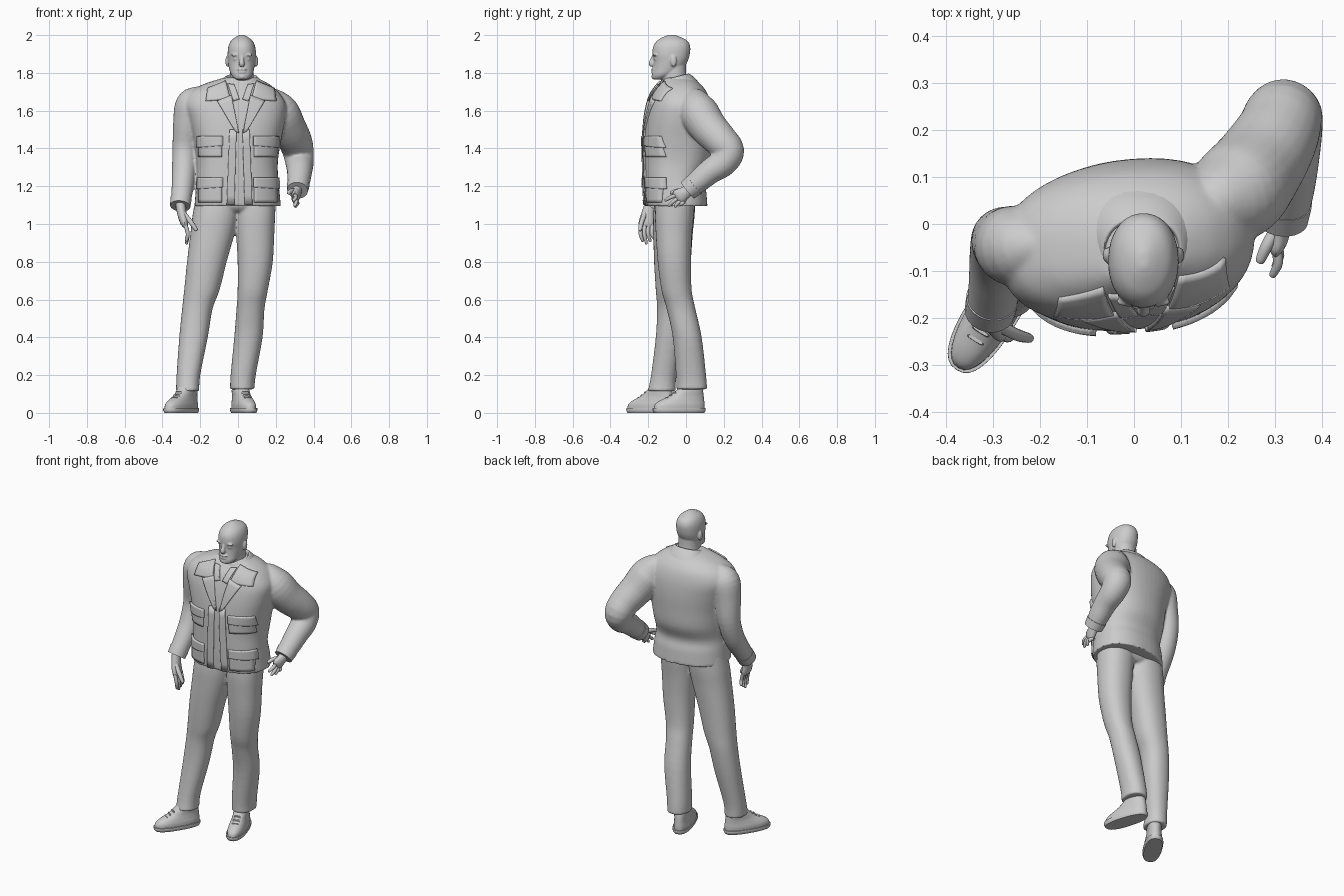
import bpy, bmesh, math
from mathutils import Vector

if "Cube" in bpy.data.objects:
    bpy.data.objects.remove(bpy.data.objects["Cube"])

grey = bpy.data.materials.new("light_grey")
grey.diffuse_color = (0.6, 0.6, 0.6, 1)
grey.use_nodes = True
grey.node_tree.nodes["Principled BSDF"].inputs["Base Color"].default_value = grey.diffuse_color


def select(objs):
    bpy.ops.object.select_all(action='DESELECT')
    for o in objs:
        o.select_set(True)
    bpy.context.view_layer.objects.active = objs[0]


def finish(name, bm, angle=40):
    bmesh.ops.recalc_face_normals(bm, faces=bm.faces)
    me = bpy.data.meshes.new(name)
    bm.to_mesh(me)
    bm.free()
    me.materials.append(grey)
    ob = bpy.data.objects.new(name, me)
    bpy.context.collection.objects.link(ob)
    select([ob])
    bpy.ops.object.shade_smooth_by_angle(angle=math.radians(angle))
    return ob


def blend(name, objs, voxel, rounds):
    """Fuse overlapping parts into one soft skin."""
    select(objs)
    bpy.ops.object.join()
    ob = objs[0]
    ob.name = name
    m = ob.modifiers.new("fuse", 'REMESH')
    m.mode, m.voxel_size, m.use_smooth_shade = 'VOXEL', voxel, True
    m = ob.modifiers.new("soften", 'SMOOTH')
    m.factor, m.iterations = 0.5, rounds


def spline(rows, steps):
    """Catmull-Rom interpolation of station rows."""
    out = []
    for i in range(len(rows) - 1):
        a, b, c, d = rows[max(i - 1, 0)], rows[i], rows[i + 1], rows[min(i + 2, len(rows) - 1)]
        for k in range(steps):
            t = k / steps
            out.append([0.5 * (2 * q + (r - p) * t + (2 * p - 5 * q + 4 * r - s) * t * t
                               + (3 * q - p - 3 * r + s) * t ** 3) for p, q, r, s in zip(a, b, c, d)])
    return out + [list(rows[-1])]


def skin(name, rings, caps=True):
    bm = bmesh.new()
    vs = [[bm.verts.new(p) for p in ring] for ring in rings]
    n = len(vs[0])
    for a, b in zip(vs, vs[1:]):
        for i in range(n):
            bm.faces.new((a[i], a[(i + 1) % n], b[(i + 1) % n], b[i]))
    if caps:
        bm.faces.new(vs[0])
        bm.faces.new(vs[-1])
    return finish(name, bm)


def loft(name, rows, power=2.0, shear=0.0, tilt=0.0, n=32, caps=True, back=None):
    """Horizontal rings: each row is z, x min, x max, y min, y max."""
    rings = []
    for z, x0, x1, y0, y1 in spline(rows, 4):
        ring = []
        for i in range(n):
            c, s = math.cos(i * math.tau / n), math.sin(i * math.tau / n)
            p = back if back and s > 0 else power
            dx = math.copysign(abs(c) ** (2 / p), c) * (x1 - x0) / 2
            dy = math.copysign(abs(s) ** (2 / p), s) * (y1 - y0) / 2
            y = (y0 + y1) / 2 + dy + shear * dx
            ring.append(((x0 + x1) / 2 + dx, y, z + tilt * (y + 0.05)))
        rings.append(ring)
    return skin(name, rings, caps)


def limb(name, rows, n=16):
    """Tube along a path: each row is x, y, z, radius across, optional radius deep."""
    st = spline([r if len(r) == 5 else (*r, r[3]) for r in rows], 4)
    rings = []
    for i, s in enumerate(st):
        t = (Vector(st[min(i + 1, len(st) - 1)][:3]) - Vector(st[max(i - 1, 0)][:3])).normalized()
        u = (Vector((1, 0, 0)) - t * t.x).normalized()
        v = t.cross(u)
        rings.append([Vector(s[:3]) + u * math.cos(k * math.tau / n) * s[3]
                      + v * math.sin(k * math.tau / n) * s[4] for k in range(n)])
    return skin(name, rings)


def front_y(rows, power, shear, x, z):
    """Front surface of a loft at a given x and z."""
    rows = spline(rows, 4)
    z = min(max(z, rows[0][0]), rows[-1][0] - 1e-5)
    for a, b in zip(rows, rows[1:]):
        if a[0] <= z <= b[0]:
            t = (z - a[0]) / (b[0] - a[0])
            _, x0, x1, y0, y1 = [p + (q - p) * t for p, q in zip(a, b)]
            dx = x - (x0 + x1) / 2
            k = min(abs(dx) / ((x1 - x0) / 2), 0.97)
            return (y0 + y1) / 2 - (y1 - y0) / 2 * (1 - k ** power) ** (1 / power) + shear * dx


def patch(name, base, corners, t, n=8):
    """Plate that follows the front of a loft inside four x, z corners."""
    bm = bmesh.new()
    a, b, c, d = [Vector(p) for p in corners]
    g = []
    for i in range(n + 1):
        for j in range(n + 1):
            p = a.lerp(b, i / n).lerp(d.lerp(c, i / n), j / n)
            g.append(bm.verts.new((p.x, front_y(*base, p.x, p.y), p.y)))
    for i in range(n):
        for j in range(n):
            k = i * (n + 1) + j
            bm.faces.new((g[k], g[k + 1], g[k + n + 2], g[k + n + 1]))
    m = finish(name, bm).modifiers.new("thickness", 'SOLIDIFY')
    m.thickness, m.offset = 2 * t, 0


def ball(name, loc, scale):
    bm = bmesh.new()
    bmesh.ops.create_uvsphere(bm, u_segments=16, v_segments=10, radius=1)
    bmesh.ops.scale(bm, vec=scale, verts=bm.verts)
    bmesh.ops.translate(bm, vec=loc, verts=bm.verts)
    return finish(name, bm, 80)


# Jacket: body and sleeves fused at the shoulders
TORSO = [(1.095, -.23, .227, -.215, .112), (1.18, -.224, .219, -.22, .105), (1.25, -.219, .212, -.222, .094),
         (1.34, -.222, .212, -.224, .128), (1.45, -.236, .23, -.224, .136), (1.55, -.262, .25, -.215, .138),
         (1.63, -.285, .255, -.2, .13), (1.69, -.262, .222, -.18, .112), (1.73, -.205, .18, -.153, .085),
         (1.755, -.14, .14, -.133, .055), (1.775, -.07, .1, -.115, .015)]
body = loft("jacket_body", TORSO, 2.6, 0.08, n=48, back=2.2)
coat = (TORSO, 2.6, 0.08)
right = limb("right_sleeve", [(-.17, -.04, 1.7, .02), (-.205, -.045, 1.685, .05), (-.245, -.048, 1.635, .084),
                              (-.264, -.042, 1.53, .08), (-.28, -.035, 1.4, .067), (-.287, -.07, 1.28, .063),
                              (-.295, -.13, 1.18, .057), (-.305, -.18, 1.105, .052)], n=24)
left = limb("left_sleeve", [(.12, .03, 1.69, .02), (.165, .045, 1.66, .07), (.215, .065, 1.595, .104),
                            (.262, .12, 1.51, .099), (.302, .185, 1.44, .09), (.318, .226, 1.385, .083),
                            (.326, .196, 1.325, .075), (.326, .13, 1.28, .067), (.322, .07, 1.23, .061),
                            (.315, .015, 1.185, .053)], n=24)
blend("jacket", [body, right, left], .0075, 4)
limb("right_cuff", [(-.301, -.158, 1.138, .056), (-.306, -.185, 1.095, .054)], n=24)
limb("left_cuff", [(.319, .045, 1.208, .06), (.315, .008, 1.178, .055)], n=24)

# Front edges, pockets, lapels and collar
for s, side in ((-1, "right"), (1, "left")):
    e = 0.035 if s > 0 else -0.02
    patch(side + "_front_edge", coat,
          [(e, 1.1), (e + s * .04, 1.1), (e + s * .025, 1.5), (e - s * .012, 1.5)], .008)
    for lvl, top, low in (("upper", 1.465, 1.355), ("lower", 1.245, 1.115)):
        patch(f"{side}_{lvl}_pocket", coat,
              [(s * .085, low), (s * .205, low), (s * .205, top), (s * .085, top)], .008)
        patch(f"{side}_{lvl}_flap", coat,
              [(s * .08, top - .05), (s * .212, top - .06), (s * .21, top), (s * .08, top)], .012)
    c = 0.015
    patch(side + "_lapel", coat, [(c + s * .01, 1.48), (c + s * .03, 1.49),
                                  (c + s * .125, 1.65), (c + s * .05, 1.68)], .009)
    patch(side + "_collar_flap", coat, [(c + s * .055, 1.66), (c + s * .185, 1.65),
                                        (c + s * .175, 1.715), (c + s * .08, 1.755)], .008)
    patch(side + "_shirt_collar", coat, [(c + s * .008, 1.66), (c + s * .04, 1.65),
                                         (c + s * .07, 1.74), (c + s * .035, 1.735)], .008)
loft("jacket_collar", [(1.715, -.125, .145, -.15, .07), (1.745, -.1, .127, -.145, .05),
                       (1.775, -.073, .108, -.135, .022), (1.778, -.062, .097, -.125, .01),
                       (1.75, -.055, .09, -.12, .01)], 2.2, 0, .25, caps=False)

# Hands
limb("right_palm", [(-.305, -.185, 1.11, .026, .032), (-.298, -.2, 1.06, .025, .034),
                    (-.285, -.208, 1.01, .022, .042), (-.278, -.21, .985, .012, .038)])
limb("left_palm", [(.313, .025, 1.19, .028, .03), (.31, -.005, 1.165, .025, .034),
                   (.303, -.035, 1.145, .022, .042), (.3, -.05, 1.135, .012, .036)])


def finger(name, a, b, c, r=.0105):
    limb(name, [(*a, r), (*b, r), (*c, r * .75), (*(Vector(c) + (Vector(c) - Vector(b)) * .15), r * .2)], n=10)


for i in range(4):
    y = -.238 + i * .02
    finger(f"right_finger_{i + 1}", (-.28, y, 1.0), (-.266, y - .003, .95),
           (-.272, y + .008, .9 + .012 * abs(i - 1)))
    tip = ((.295, -.108, 1.125), (.3, -.09, 1.097), (.305, -.058, 1.092), (.31, -.028, 1.1))[i]
    root = Vector((.302, -.052 + i * .014, 1.152 - i * .012))
    finger(f"left_finger_{i + 1}", root, root.lerp(Vector(tip), .55) + Vector((.008, 0, .004)), tip)
finger("right_thumb", (-.29, -.215, 1.06), (-.25, -.235, 1.01), (-.222, -.243, .97), .013)
finger("left_thumb", (.303, -.01, 1.175), (.283, -.045, 1.175), (.268, -.078, 1.165), .013)

# Trousers
seat = loft("trouser_seat", [(1.065, -.17, .14, -.14, .02), (1.1, -.205, .18, -.165, .045),
                             (1.2, -.2, .19, -.17, .06)], 2.2)
leg_r = loft("right_leg", [(.115, -.328, -.205, -.202, -.055), (.2, -.325, -.2, -.185, -.05),
                           (.4, -.311, -.16, -.16, -.012), (.55, -.296, -.135, -.153, .01),
                           (.65, -.285, -.098, -.16, .018), (.8, -.27, -.06, -.169, .026),
                           (.95, -.252, -.018, -.173, .036), (1.05, -.24, .002, -.173, .046),
                           (1.15, -.222, .01, -.162, .05)], 2.2)
leg_l = loft("left_leg", [(.125, -.042, .087, -.05, .112), (.2, -.039, .094, -.053, .106),
                          (.4, -.02, .13, -.07, .083), (.55, -.008, .14, -.102, .05),
                          (.65, -.002, .158, -.13, .03), (.8, -.002, .184, -.15, .027),
                          (.95, -.01, .192, -.16, .032), (1.05, -.014, .197, -.164, .042),
                          (1.15, -.02, .2, -.157, .05)], 2.2)
blend("trousers", [seat, leg_r, leg_l], .008, 2)

# Shoes
for side, x, y, turn in (("right", -.3, -.187, -32), ("left", .03, -.035, 17)):
    parts = [loft(side + "_sole", [(0, -.05, .05, -.138, .136), (.012, -.055, .055, -.145, .143),
                                   (.025, -.055, .055, -.145, .143)], 2.5),
             loft(side + "_shoe", [(.024, -.05, .05, -.14, .138), (.045, -.05, .05, -.134, .138),
                                   (.065, -.046, .046, -.108, .136), (.09, -.042, .042, -.055, .133),
                                   (.12, -.042, .042, -.015, .128), (.15, -.036, .036, .01, .12)], 2.3)]
    for i in range(3):
        yy, zz = -.07 + i * .021, .086 + i * .014
        parts.append(loft(f"{side}_lace_{i + 1}", [(zz - .02, -.026, .026, yy - .005, yy + .006),
                                                   (zz - .002, -.018, .018, yy - .003, yy + .004)], 3, n=12))
    for p in parts:
        p.location = (x, y, 0)
        p.rotation_euler.z = math.radians(turn)

# Head with face, fused
HEAD = [(1.764, .0, .04, -.168, -.135), (1.77, -.018, .058, -.177, -.11), (1.79, -.036, .076, -.18, -.06),
        (1.82, -.047, .085, -.175, -.018), (1.86, -.053, .092, -.172, .008), (1.9, -.055, .095, -.178, .02),
        (1.94, -.051, .091, -.173, .022), (1.97, -.037, .077, -.153, .007), (1.99, -.012, .052, -.121, -.03),
        (2.001, .01, .03, -.092, -.06)]
face = (HEAD, 2.15, 0)
head = [loft("head", HEAD, 2.15, n=40),
        loft("neck", [(1.68, -.055, .095, -.135, .03), (1.74, -.045, .085, -.128, .015),
                      (1.79, -.042, .082, -.13, .002), (1.84, -.04, .08, -.12, .0)], 2.1),
        limb("nose", [(.02, -.172, 1.893, .006), (.02, -.178, 1.872, .01), (.02, -.183, 1.85, .015),
                      (.02, -.177, 1.838, .012)]),
        ball("upper_lip", (.02, -.173, 1.819), (.027, .012, .007)),
        ball("lower_lip", (.02, -.172, 1.803), (.024, .012, .007)),
        ball("chin", (.02, -.168, 1.78), (.024, .015, .014))]
for s, side in ((-1, "right"), (1, "left")):
    x = .02 + s * .032
    head.append(ball(side + "_brow", (x, front_y(*face, x, 1.895) + .005, 1.895), (.026, .011, .008)))
    head.append(ball(side + "_eye", (x, front_y(*face, x, 1.873) + .006, 1.873), (.012, .009, .006)))
    head.append(ball(side + "_ear", (.02 + s * .076, -.066, 1.862), (.011, .017, .03)))
blend("head_and_neck", head, .0045, 2)
